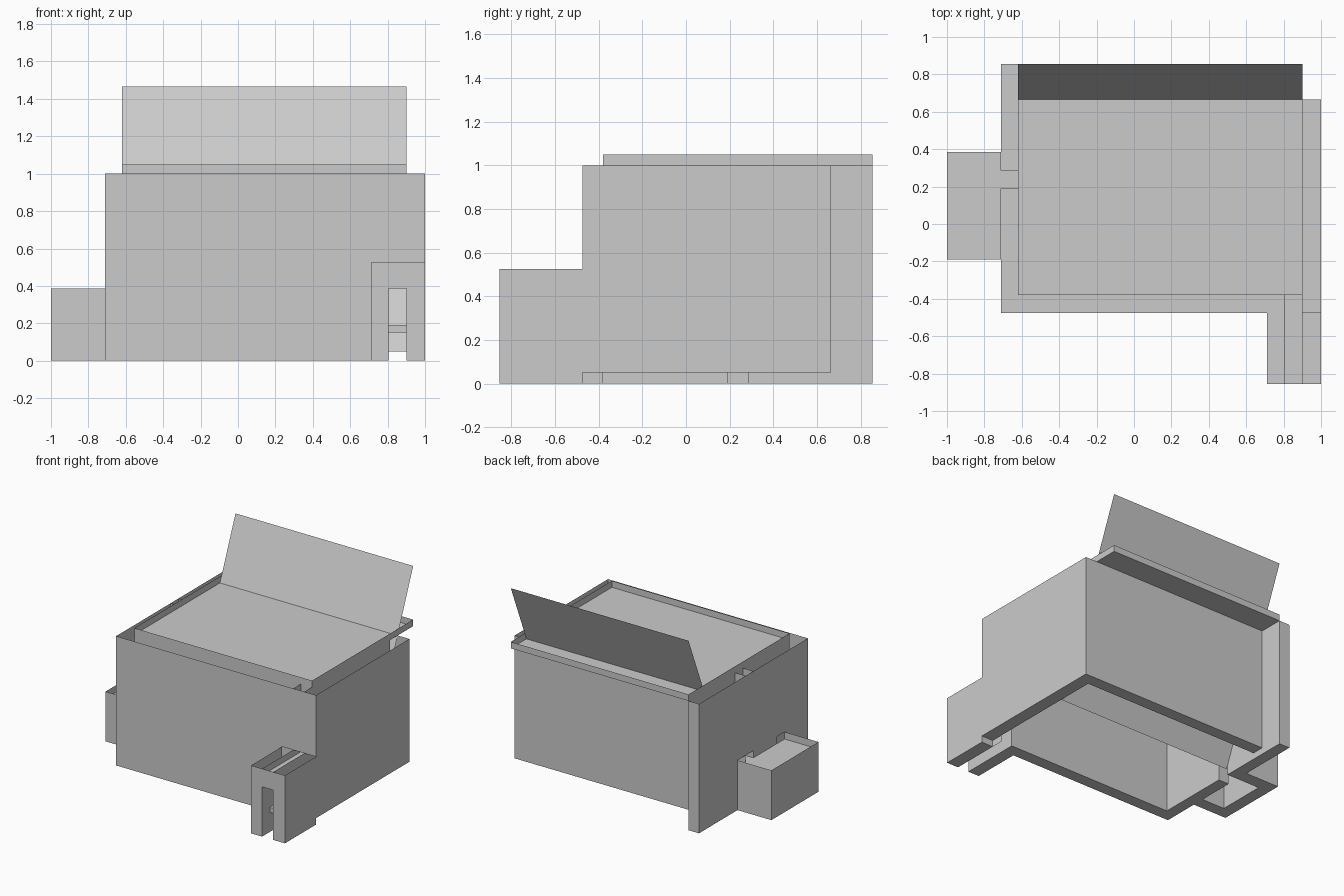
import bpy, bmesh

if "Cube" in bpy.data.objects:
    bpy.data.objects.remove(bpy.data.objects["Cube"])


def sheet(name, quads):
    """Build one object from a list of flat four-cornered panels."""
    bm = bmesh.new()
    for q in quads:
        bm.faces.new([bm.verts.new(p) for p in q])
    bmesh.ops.remove_doubles(bm, verts=bm.verts, dist=1e-4)
    me = bpy.data.meshes.new(name)
    bm.to_mesh(me)
    bm.free()
    ob = bpy.data.objects.new(name, me)
    bpy.context.collection.objects.link(ob)
    return ob


def wall(x0, y0, x1, y1, z0, z1):
    return [(x0, y0, z0), (x1, y1, z0), (x1, y1, z1), (x0, y0, z1)]


def flat(x0, x1, y0, y1, z):
    return [(x0, y0, z), (x0, y1, z), (x1, y1, z), (x1, y0, z)]


def rim(x0, x1, y0, y1, z0, z1):
    return [wall(x0, y0, x1, y0, z0, z1), wall(x1, y0, x1, y1, z0, z1),
            wall(x1, y1, x0, y1, z0, z1), wall(x0, y1, x0, y0, z0, z1)]


# Main outline: outer and inner faces of the hollow walls
XL, XLI, XRI, XR = -0.71, -0.62, 0.90, 1.0
YF, YFI, YBI, YB, YE = -0.475, -0.38, 0.57, 0.665, 0.855
H, STEP = 1.0, 0.05

# Front channel box and left side box
CX0, CX1, CY, CH, SLOT, CCEIL = 0.71, 0.805, -0.855, 0.525, 0.385, 0.475
BX, BXI, BY0, BY0I, BY1I, BY1, BH, BCEIL = -1.0, -0.905, -0.19, -0.095, 0.285, 0.385, 0.385, 0.33
G0, G1 = 0.19, 0.285

# Front wall, hollow and open on top, with the channel passage
sheet("front_wall", [
    wall(XL, YF, CX0, YF, 0, H), wall(CX0, YF, XR, YF, CH, H),
    wall(XLI, YFI, CX1, YFI, 0, H), wall(CX1, YFI, XRI, YFI, CCEIL, H),
    flat(XL, CX1, YF, YFI, 0),
    wall(CX1, YF, CX1, YFI, 0, H), wall(XRI, YF, XRI, YFI, 0, H),
    flat(CX1, XRI, YF, YFI, CCEIL)])

# Left wall with a gap leading into the side box
sheet("left_wall", [
    wall(XL, YF, XL, YE, BH, H),
    wall(XL, YF, XL, BY0, 0, BH), wall(XL, BY0I, XL, G0, 0, BH),
    wall(XL, BY1, XL, YE, 0, BH),
    wall(XLI, YFI, XLI, G0, 0, H), wall(XLI, G1, XLI, YE, 0, H),
    wall(XLI, G0, XLI, G1, BCEIL, H),
    wall(XL, G0, XLI, G0, 0, H), wall(XL, G1, XLI, G1, 0, H),
    wall(XL, YE, XLI, YE, 0, H),
    flat(XL, XLI, YFI, G0, 0), flat(XL, XLI, G1, YE, 0),
    flat(XL, XLI, G0, G1, BCEIL)])

# Right wall, raised slightly off the ground
sheet("right_wall", [
    wall(XR, YF, XR, YB, STEP, H), wall(XRI, YFI, XRI, YBI, STEP, H),
    flat(XRI, XR, YF, YB, STEP), wall(XRI, YF, XR, YF, 0, STEP)])

# Back wall, raised slightly off the ground
sheet("back_wall", [
    wall(XLI, YB, XR, YB, STEP, H), wall(XLI, YBI, XRI, YBI, STEP, H),
    flat(XLI, XRI, YBI, YB, STEP)])

# Shallow tray on top
sheet("top_tray", [flat(XLI, XRI, YFI, YE, H)] + rim(XLI, XRI, YFI, YE, H, H + 0.05))

# Sloping panel running from inside the box out through the top
sheet("sloping_panel", [[(XLI, 0.275, STEP), (XRI, 0.275, STEP),
                         (XRI, YE, 1.465), (XLI, YE, 1.465)]])

# Front channel box with a slot in its face
sheet("front_channel_box", [
    wall(CX0, CY, CX1, CY, 0, CH), wall(XRI, CY, XR, CY, 0, CH),
    wall(CX1, CY, XRI, CY, SLOT, CH),
    wall(CX0, CY, CX0, YF, 0, CH), wall(XR, CY, XR, YF, 0, CH),
    wall(CX1, CY, CX1, YF, 0, CH), wall(XRI, CY, XRI, YF, 0, CH),
    flat(CX0, CX1, CY, YF, 0), flat(XRI, XR, CY, YF, 0),
    flat(CX1, XRI, CY, YF, CCEIL)])

# Small bar across the channel
sheet("channel_bar", rim(CX1, XRI, -0.76, -0.72, 0.15, 0.19)
      + [flat(CX1, XRI, -0.76, -0.72, z) for z in (0.15, 0.19)])

# Left side box: hollow walls around a chamber, with a sunken cover
sheet("side_box", [
    wall(XL, BY0, BX, BY0, 0, BH), wall(BX, BY0, BX, BY1, 0, BH),
    wall(BX, BY1, XL, BY1, 0, BH),
    wall(XL, BY0I, BXI, BY0I, 0, BCEIL), wall(BXI, BY0I, BXI, BY1I, 0, BCEIL),
    wall(BXI, BY1I, XL, BY1I, 0, BCEIL),
    flat(BX, XL, BY0, BY0I, 0), flat(BX, XL, BY1I, BY1, 0),
    flat(BX, BXI, BY0I, BY1I, 0), flat(BX, XL, BY0, BY1, BCEIL)])
